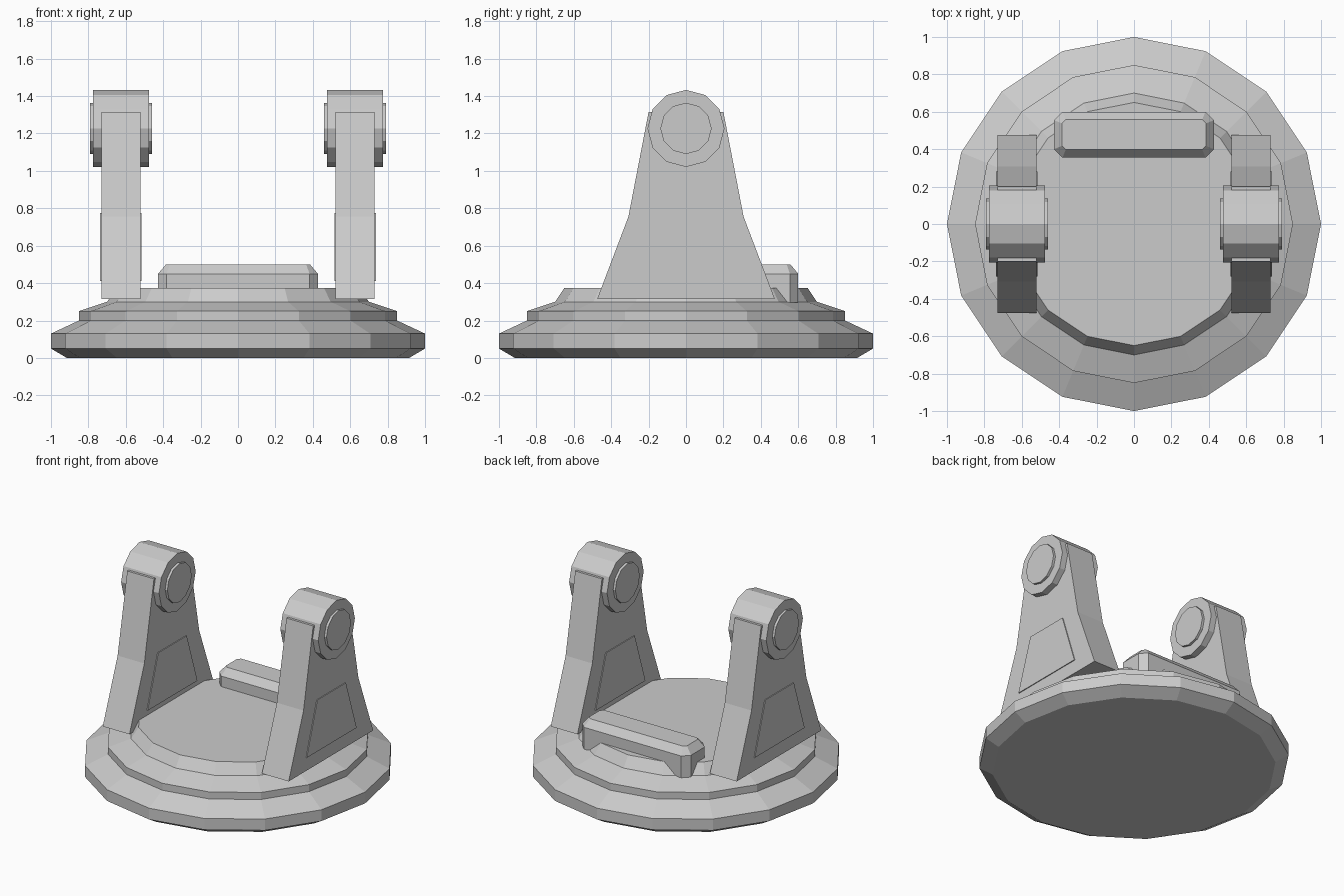
import bpy, bmesh, math

if "Cube" in bpy.data.objects:
    bpy.data.objects.remove(bpy.data.objects["Cube"])

grey = bpy.data.materials.new("light_grey")
grey.diffuse_color = (0.6, 0.6, 0.6, 1)
grey.use_nodes = True
grey.node_tree.nodes["Principled BSDF"].inputs["Base Color"].default_value = grey.diffuse_color


def finish(name, bm):
    bmesh.ops.recalc_face_normals(bm, faces=bm.faces)
    mesh = bpy.data.meshes.new(name)
    bm.to_mesh(mesh)
    bm.free()
    mesh.materials.append(grey)
    ob = bpy.data.objects.new(name, mesh)
    bpy.context.collection.objects.link(ob)
    return ob


def loft(name, rings):
    """Skin a stack of equal-length point rings and cap both ends."""
    bm = bmesh.new()
    loops = [[bm.verts.new(p) for p in ring] for ring in rings]
    n = len(loops[0])
    for a, b in zip(loops, loops[1:]):
        for i in range(n):
            j = (i + 1) % n
            bm.faces.new((a[i], a[j], b[j], b[i]))
    bm.faces.new(loops[0])
    bm.faces.new(loops[-1])
    return finish(name, bm)


def slab(name, profile, x, half):
    """Extrude a y-z profile along x."""
    return loft(name, [[(x + s * half, y, z) for y, z in profile] for s in (-1, 1)])


def circle(r, n, z=0.0):
    return [(r * math.sin(2 * math.pi * i / n), z + r * math.cos(2 * math.pi * i / n))
            for i in range(n)]


def octagon(hx, y0, y1, c, z):
    """Rectangle with cut corners."""
    return [(-hx + c, y0, z), (hx - c, y0, z), (hx, y0 + c, z), (hx, y1 - c, z),
            (hx - c, y1, z), (-hx + c, y1, z), (-hx, y1 - c, z), (-hx, y0 + c, z)]


# Stepped round base
steps = [(0.915, 0), (1, 0.05), (1, 0.13), (0.85, 0.2), (0.85, 0.25), (0.7, 0.3), (0.65, 0.375)]
loft("base", [[(x, y, z) for x, y in circle(r, 16)] for r, z in steps])

# Bevelled rear block
loft("rear_block", [octagon(0.427, 0.355, 0.6, 0.045, 0.295),
                    octagon(0.427, 0.355, 0.6, 0.045, 0.45),
                    octagon(0.385, 0.398, 0.558, 0.02, 0.5)])

# Two uprights with pivots and raised side panels
arm = [(-0.475, 0.315), (0.475, 0.315), (0.308, 0.755), (0.2, 1.315), (-0.2, 1.315), (-0.308, 0.755)]
panel = [(-0.28, 0.41), (0.28, 0.41), (0.16, 0.775), (-0.16, 0.775)]
for side, s in (("left", -1), ("right", 1)):
    x = 0.626 * s
    slab(side + "_arm", arm, x, 0.105)
    slab(side + "_arm_panel", panel, x, 0.111)
    slab(side + "_pivot", circle(0.206, 12, 1.227), x, 0.149)
    slab(side + "_pivot_pin", circle(0.137, 12, 1.227), x, 0.166)
